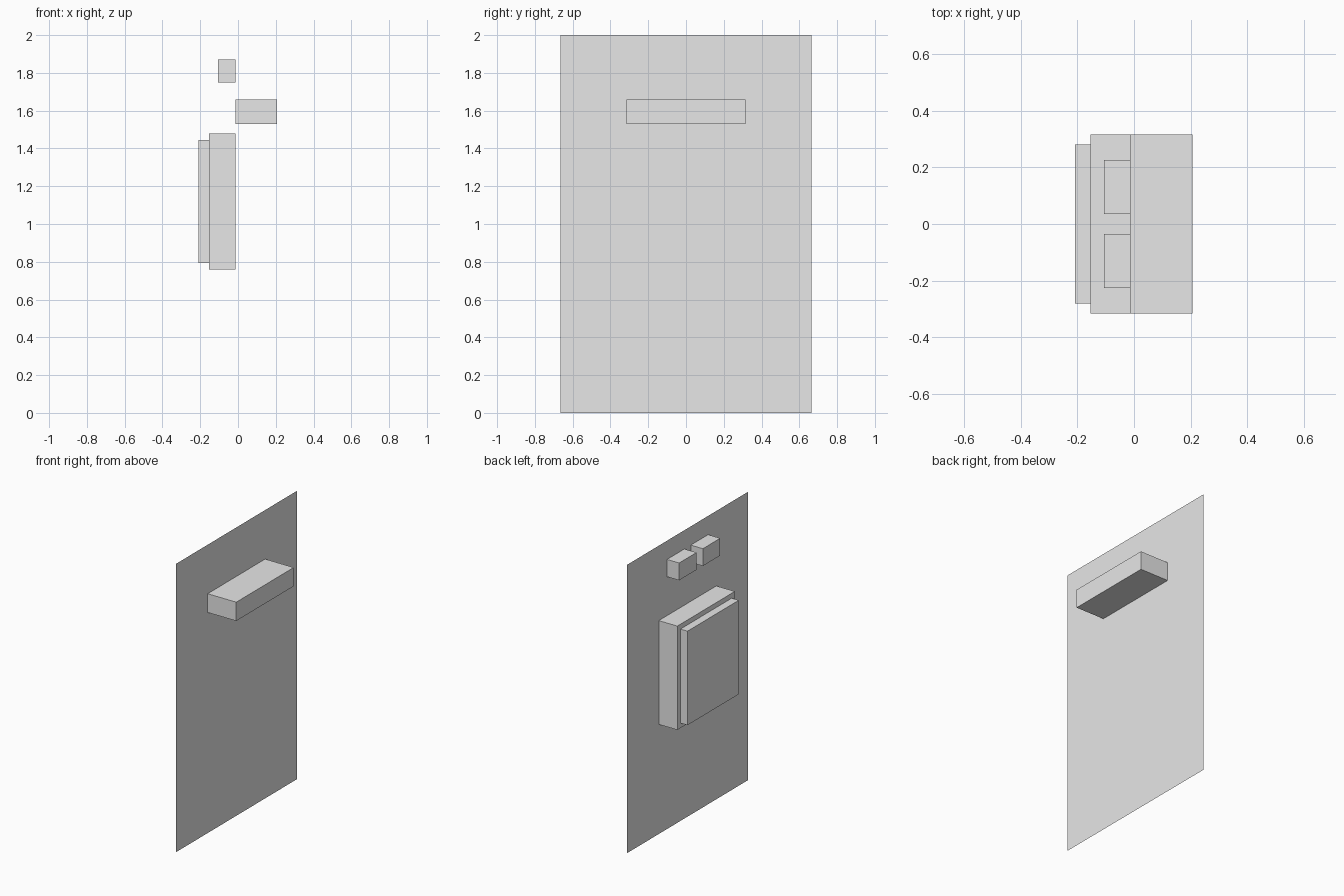
import bpy
import bmesh

default = bpy.data.objects.get("Cube")
if default:
    bpy.data.objects.remove(default, do_unlink=True)

# One plain grey for the whole sheet
grey = bpy.data.materials.new("plain grey")
grey.use_nodes = True
colour = (0.8, 0.8, 0.8, 1)
grey.diffuse_color = colour
grey.node_tree.nodes["Principled BSDF"].inputs["Base Color"].default_value = colour

SHEET_X = -0.012
half = [0.665, 0.315, 0.225, 0.035]
ys = [-y for y in half] + half[::-1]
zs = [0, 0.76, 1.48, 1.53, 1.66, 1.75, 1.87, 2]

# Flat sheet, divided along the borders of its pressed shapes
bm = bmesh.new()
grid = [[bm.verts.new((SHEET_X, y, z)) for y in ys] for z in zs]
for low, high in zip(grid, grid[1:]):
    for i in range(len(ys) - 1):
        bm.faces.new((low[i], low[i + 1], high[i + 1], high[i]))


def region(y0, y1, z0, z1):
    """Sheet faces inside a rectangle."""
    found = []
    for f in bm.faces:
        c = f.calc_center_median()
        if y0 < c.y < y1 and z0 < c.z < z1:
            found.append(f)
    return found


def push(faces, x):
    """Extrude a group of faces to the given x and return the new ends."""
    geom = bmesh.ops.extrude_face_region(bm, geom=faces)["geom"]
    for v in geom:
        if isinstance(v, bmesh.types.BMVert):
            v.co.x = x
    return [f for f in geom if isinstance(f, bmesh.types.BMFace)]


# Two small square recesses near the top
for y0, y1 in ((-0.225, -0.035), (0.035, 0.225)):
    push(region(y0, y1, 1.75, 1.87), -0.105)

# Projecting ledge, hollow from behind
push(region(-0.315, 0.315, 1.53, 1.66), 0.207)

# Large stepped recess
back = push(region(-0.315, 0.315, 0.76, 1.48), -0.154)
bmesh.ops.inset_region(bm, faces=back, thickness=0.034, use_even_offset=True)
push(back, -0.208)

mesh = bpy.data.meshes.new("pressed_panel")
bm.to_mesh(mesh)
bm.free()
mesh.materials.append(grey)
panel = bpy.data.objects.new("pressed_panel", mesh)
bpy.context.collection.objects.link(panel)
